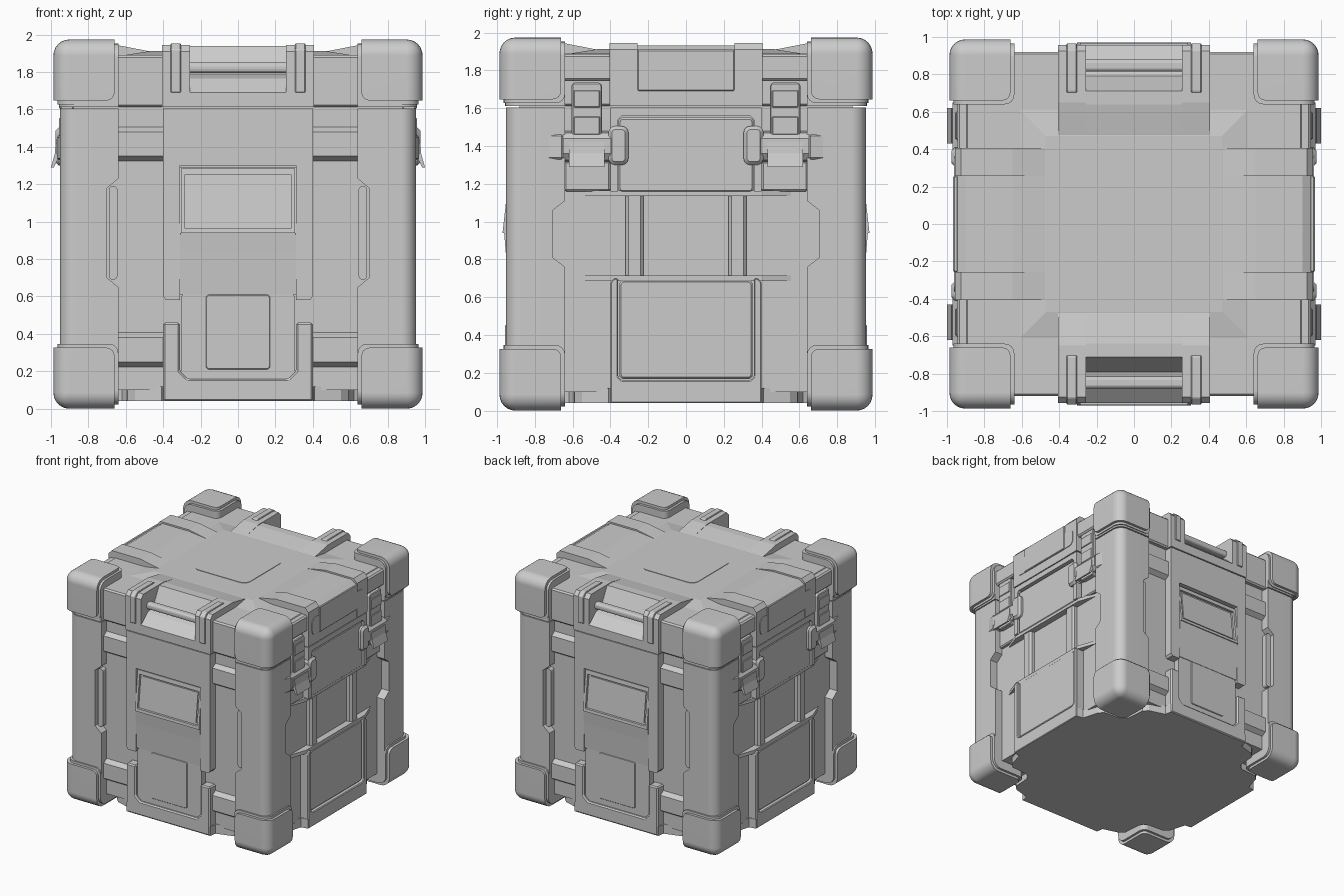
import bpy, bmesh, math
from mathutils import Matrix

if "Cube" in bpy.data.objects:
    bpy.data.objects.remove(bpy.data.objects["Cube"])

grey = bpy.data.materials.new("crate_grey")
grey.diffuse_color = (0.6, 0.6, 0.6, 1)
grey.use_nodes = True
grey.node_tree.nodes["Principled BSDF"].inputs["Base Color"].default_value = grey.diffuse_color


def finish(name, bm, mirror, z=0.0, smooth=False):
    """Turn a bmesh into an object mirrored about the crate centre."""
    bmesh.ops.recalc_face_normals(bm, faces=bm.faces)
    me = bpy.data.meshes.new(name)
    bm.to_mesh(me)
    bm.free()
    me.materials.append(grey)
    ob = bpy.data.objects.new(name, me)
    ob.location.z = z
    bpy.context.collection.objects.link(ob)
    if smooth:
        bpy.ops.object.select_all(action='DESELECT')
        ob.select_set(True)
        bpy.context.view_layer.objects.active = ob
        bpy.ops.object.shade_smooth_by_angle(angle=math.radians(35))
    if mirror:
        m = ob.modifiers.new("mirror", 'MIRROR')
        m.use_axis = ['X' in mirror, 'Y' in mirror, 'Z' in mirror]
        m.use_mirror_merge = False
    if smooth:
        ob.modifiers.new("normals", 'WEIGHTED_NORMAL').keep_sharp = True
    return ob


def prism(name, pts, axis, lo, hi, mirror="XY", bevel=0.0, smooth=False):
    """Extrude a profile: axis X takes (y,z), Y takes (x,z), Z takes (x,y)."""
    place = {'X': lambda p, t: (t, p[0], p[1]),
             'Y': lambda p, t: (p[0], t, p[1]),
             'Z': lambda p, t: (p[0], p[1], t)}[axis]
    bm = bmesh.new()
    a = [bm.verts.new(place(p, lo)) for p in pts]
    b = [bm.verts.new(place(p, hi)) for p in pts]
    n = len(pts)
    bm.faces.new(a)
    bm.faces.new(b[::-1])
    for i in range(n):
        bm.faces.new((a[i], b[i], b[(i + 1) % n], a[(i + 1) % n]))
    bmesh.ops.recalc_face_normals(bm, faces=bm.faces)
    if bevel:
        sharp = [e for e in bm.edges if e.calc_face_angle(0) > 0.6]
        bmesh.ops.bevel(bm, geom=sharp, offset=bevel, segments=1, profile=0.5,
                        affect='EDGES', clamp_overlap=True)
    return finish(name, bm, mirror, smooth=smooth)


def rect(a0, a1, b0, b1):
    return [(a0, b0), (a1, b0), (a1, b1), (a0, b1)]


def rrect(a0, a1, b0, b1, r, n=5):
    """Rounded rectangle outline."""
    pts = []
    for k, (cx, cy) in enumerate([(a1 - r, b1 - r), (a0 + r, b1 - r),
                                  (a0 + r, b0 + r), (a1 - r, b0 + r)]):
        for i in range(n + 1):
            t = math.pi / 2 * (k + i / n)
            pts.append((cx + r * math.cos(t), cy + r * math.sin(t)))
    return pts


def round_corner(lo, hi, r, n=6):
    """Square post section with its outer corner rounded."""
    arc = [(hi - r + r * math.cos(math.pi / 2 * i / n),
            hi - r + r * math.sin(math.pi / 2 * i / n)) for i in range(n + 1)]
    return [(lo, lo), (hi, lo)] + arc + [(lo, hi)]


def corner_cap(name, lo, hi, r_out, r_in):
    """Rounded cap on all eight corners."""
    bm = bmesh.new()
    bmesh.ops.create_cube(bm, size=hi - lo, matrix=Matrix.Translation([(lo + hi) / 2] * 3))

    def pick(v):
        return [e for e in bm.edges if sum(
            abs(e.verts[0].co[i] - v) < 1e-4 and abs(e.verts[1].co[i] - v) < 1e-4
            for i in range(3)) == 2]
    bmesh.ops.bevel(bm, geom=pick(hi), offset=r_out, segments=6, profile=0.5, affect='EDGES')
    bmesh.ops.bevel(bm, geom=pick(lo), offset=r_in, segments=4, profile=0.5, affect='EDGES')
    finish(name, bm, "XYZ", 0.987, True)


# Corner caps with a lower flange behind them
corner_cap("corner_cap", 0.66, 0.987, 0.085, 0.045)
corner_cap("corner_cap_flange", 0.64, 0.965, 0.075, 0.05)

# Body core, and a floor plate notched around the corner caps
prism("body_core", rect(-0.88, 0.88, -0.88, 0.88), 'Z', 0.10, 1.62, "")
notch = [(0.95, 0.40), (0.89, 0.41), (0.85, 0.55), (0.81, 0.59), (0.66, 0.60), (0.62, 0.62),
         (0.60, 0.66), (0.59, 0.81), (0.55, 0.85), (0.41, 0.89), (0.40, 0.95)]
floor = notch + [(-x, y) for x, y in notch[::-1]]
floor += [(x, -y) for x, y in floor[::-1]]
prism("floor_plate", floor, 'Z', 0.04, 0.12, "")

# Corner columns, notched on both faces
prism("corner_column", round_corner(0.72, 0.953, 0.08), 'Z', 0.1, 1.605, smooth=True)
prism("column_front_edge", [(0.72, 0.1), (0.72, 1.605), (0.64, 1.605), (0.64, 1.23), (0.70, 1.18),
                            (0.70, 0.70), (0.64, 0.65), (0.64, 0.1)], 'Y', 0.72, 0.953)
prism("column_side_edge", [(0.72, 0.1), (0.72, 1.605), (0.64, 1.605), (0.64, 1.11), (0.705, 1.06),
                           (0.705, 0.81), (0.64, 0.76), (0.64, 0.1)], 'X', 0.72, 0.953)
prism("column_grip_insert", rrect(0.645, 0.69, 0.69, 1.19, 0.02), 'Y', 0.86, 0.925)

# Horizontal bands in the front and back channels
for z in (0.21, 1.31):
    prism("channel_band", [(0.86, z), (0.92, z + 0.04), (0.92, z + 0.17), (0.86, z + 0.21)],
          'X', 0.38, 0.66)

# Front and back centre panel, pieced around the label opening
prism("front_panel_top", rect(-0.40, 0.40, 1.30, 1.605), 'Y', 0.86, 0.953, "Y")
prism("front_panel_side", [(0.31, 0.58), (0.385, 0.58), (0.40, 0.60), (0.40, 1.30), (0.31, 1.30)],
      'Y', 0.86, 0.953)
prism("front_panel_middle", [(0.86, 0.61), (0.94, 0.61), (0.953, 0.83), (0.962, 0.94), (0.86, 0.94)],
      'X', -0.31, 0.31, "Y")
prism("front_lower_frame", [(-0.40, 0.04), (0.40, 0.04), (0.40, 0.46), (0.31, 0.46), (0.31, 0.20),
                            (0.27, 0.16), (-0.27, 0.16), (-0.31, 0.20), (-0.31, 0.46),
                            (-0.40, 0.46)], 'Y', 0.86, 0.957, "Y", 0.01)
prism("front_lower_panel", rrect(-0.305, 0.305, 0.15, 0.625, 0.04), 'Y', 0.86, 0.935, "Y")
prism("front_lower_plate", rrect(-0.172, 0.172, 0.21, 0.61, 0.02), 'Y', 0.92, 0.942, "Y", 0.004)


# Label holder, leaning outward at the bottom
def label_bar(name, z0, z1, x0, x1, out, mirror):
    def face(z):
        return 0.925 + (1.30 - z) * 0.11 + out
    prism(name, [(0.86, z0), (face(z0), z0), (face(z1), z1), (0.86, z1)], 'X', x0, x1, mirror)


label_bar("label_back", 0.94, 1.29, -0.309, 0.309, -0.014, "Y")
label_bar("label_frame_bottom", 0.94, 0.965, -0.305, 0.305, 0.006, "Y")
label_bar("label_frame_top", 1.25, 1.285, -0.305, 0.305, 0.006, "Y")
label_bar("label_frame_side", 0.965, 1.25, 0.285, 0.305, 0.006, "XY")
label_bar("label_card", 0.98, 1.235, -0.265, 0.265, -0.006, "Y")

# Side panels: lower tray, ribbed recess, upper tray
prism("side_lower_frame", [(-0.40, 0.04), (0.40, 0.04), (0.40, 0.68), (0.38, 0.70), (0.36, 0.70),
                           (0.36, 0.18), (0.34, 0.16), (-0.34, 0.16), (-0.36, 0.18),
                           (-0.36, 0.70), (-0.38, 0.70), (-0.40, 0.68)],
      'X', 0.86, 0.953, "X", 0.006)
prism("side_lower_panel", rrect(-0.353, 0.353, 0.167, 0.69, 0.025), 'X', 0.86, 0.94, "X", 0.01)
prism("side_upper_frame", [(-0.40, 1.605), (-0.40, 1.16), (-0.36, 1.16), (-0.36, 1.54),
                           (-0.34, 1.56), (0.34, 1.56), (0.36, 1.54), (0.36, 1.16),
                           (0.40, 1.16), (0.40, 1.605)], 'X', 0.86, 0.953, "X")
prism("side_upper_panel", rrect(-0.358, 0.358, 1.155, 1.55, 0.02), 'X', 0.86, 0.94, "X", 0.01)
prism("side_rib", rect(0.225, 0.32, 0.68, 1.17), 'X', 0.86, 0.925, "XY", 0.015)
for z0, z1 in ((0.685, 0.715), (1.135, 1.165)):
    prism("side_wing", [(0.87, 0.0), (0.935, 0.0), (0.935, 0.40), (0.875, 0.57), (0.87, 0.57)],
          'Z', z0, z1)
prism("latch_pad", rect(0.40, 0.645, 1.16, 1.32), 'X', 0.86, 0.91, "XY", 0.01)

# Lid base, corners and raised deck
prism("lid_core", rect(-0.90, 0.90, -0.70, 0.70), 'Z', 1.612, 1.89, "", 0.01)
prism("lid_front_wall", rect(0.257, 0.66, 1.612, 1.89), 'Y', 0.60, 0.92, "XY", 0.012)
prism("lid_corner", round_corner(0.64, 0.957, 0.08), 'Z', 1.612, 1.88, smooth=True)
prism("lid_side_band", rect(0.38, 0.66, 1.745, 1.885), 'X', 0.86, 0.945, "XY", 0.012)
bm = bmesh.new()
bmesh.ops.create_cone(bm, cap_ends=True, segments=4, radius1=0.66 * 2 ** 0.5,
                      radius2=0.47 * 2 ** 0.5, depth=0.03,
                      matrix=Matrix.Translation((0, 0, 1.897)) @ Matrix.Rotation(math.pi / 4, 4, 'Z'))
finish("lid_deck", bm, "")
prism("lid_deck_plate", rrect(-0.257, 0.257, -0.257, 0.257, 0.06), 'Z', 1.90, 1.916, "")

# Lid ridges, rising outward, and the plates between them
ridge = [(0.45, 1.612), (0.45, 1.905), (0.48, 1.912), (0.65, 1.945), (0.925, 1.945),
         (0.957, 1.91), (0.957, 1.612)]
prism("lid_front_ridge", ridge, 'X', 0.257, 0.405)
prism("lid_side_ridge", ridge, 'Y', 0.257, 0.405)
prism("lid_side_middle", [(0.44, 1.612), (0.44, 1.905), (0.48, 1.912), (0.65, 1.932),
                          (0.90, 1.932), (0.955, 1.90), (0.955, 1.612)],
      'Y', -0.257, 0.257, "X")
prism("lid_side_block", rect(-0.257, 0.257, 1.69, 1.91), 'X', 0.94, 0.967, "X", 0.006)
prism("lid_side_plate", rrect(-0.36, 0.36, 1.69, 1.84, 0.05), 'X', 0.94, 0.962, "X")

# Handle recess, grip bar and straps
prism("handle_recess", [(0.45, 1.612), (0.45, 1.905), (0.48, 1.912), (0.64, 1.94), (0.71, 1.94),
                        (0.79, 1.79), (0.87, 1.765), (0.957, 1.69), (0.957, 1.612)],
      'X', -0.257, 0.257, "Y")
prism("handle_bar", rrect(0.815, 0.88, 1.795, 1.85, 0.02, 3), 'X', -0.26, 0.26, "Y")
prism("handle_strap", [(0.70, 1.69), (0.70, 1.945), (0.71, 1.953), (0.93, 1.953), (0.966, 1.92),
                       (0.966, 1.69)], 'X', 0.305, 0.36, "XY", 0.004)

# Latches: strap, pads, bracket, hook and flared tail
prism("latch_strap", rrect(0.445, 0.605, 1.30, 1.735, 0.015, 2), 'X', 0.88, 0.95, "XY", 0.006)
for z0, z1 in ((1.46, 1.555), (1.605, 1.695)):
    prism("latch_pad_raised", rect(0.455, 0.595, z0, z1), 'X', 0.94, 0.957, "XY", 0.004)
prism("latch_bracket", [(0.88, 1.31), (0.945, 1.325), (0.97, 1.36), (0.97, 1.44), (0.945, 1.47),
                        (0.88, 1.48)], 'Y', 0.39, 0.65)
prism("latch_bracket_wing", [(0.88, 0.65), (0.968, 0.65), (0.95, 0.74), (0.88, 0.74)],
      'Z', 1.33, 1.46, "XY", 0.008)
prism("latch_hook", rrect(0.305, 0.41, 1.30, 1.505, 0.035), 'X', 0.88, 0.975, "XY", 0.018)
prism("latch_tail", [(0.95, 1.42), (0.975, 1.42), (0.98, 1.36), (1.0, 1.29), (0.985, 1.29),
                     (0.95, 1.36)], 'Y', 0.43, 0.62)
